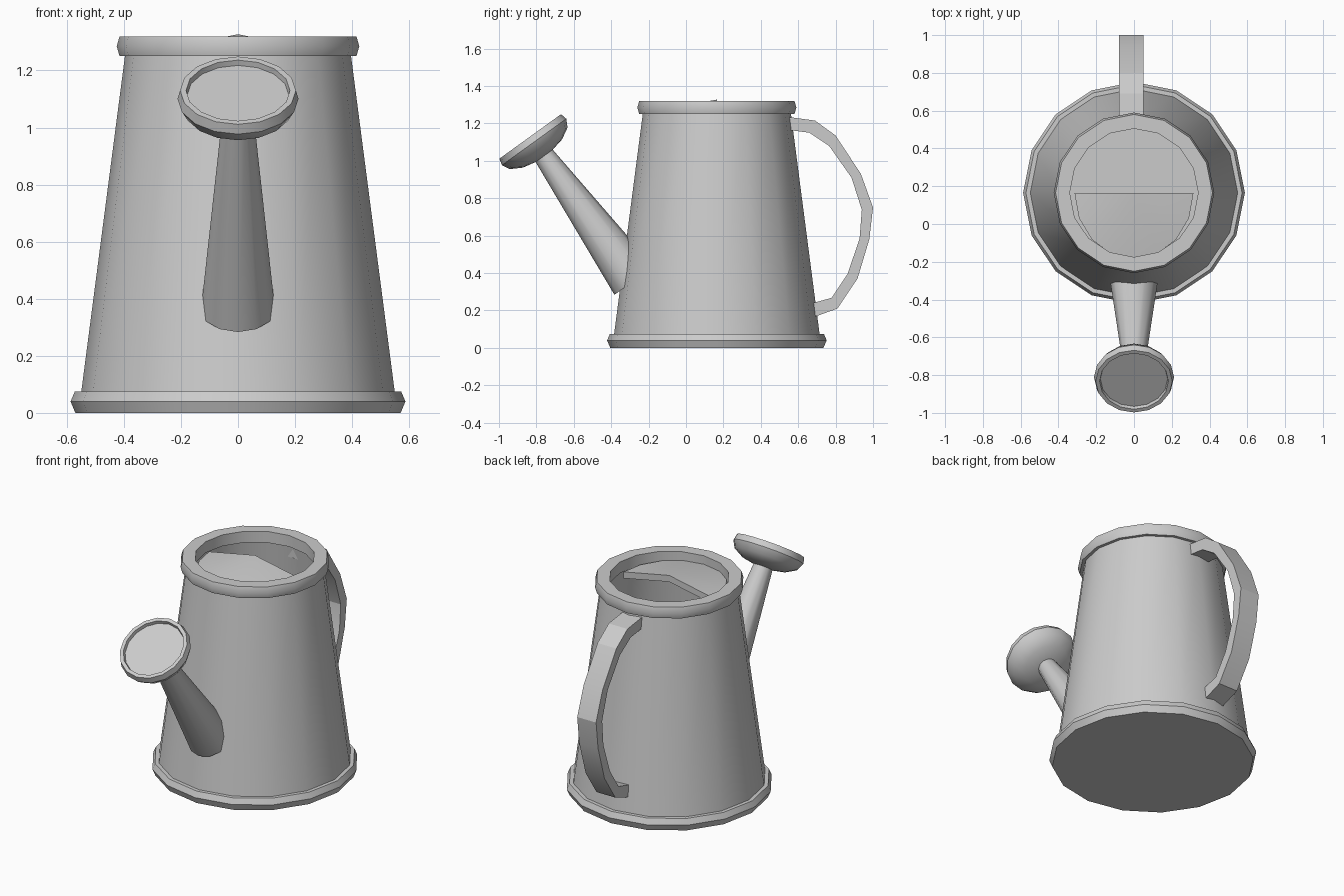
import bpy, math
from mathutils import Vector

if "Cube" in bpy.data.objects:
    bpy.data.objects.remove(bpy.data.objects["Cube"])

CY = 0.165  # y of the can's axis


def make(name, verts, faces, angle=40):
    me = bpy.data.meshes.new(name)
    me.from_pydata(verts, [], faces)
    ob = bpy.data.objects.new(name, me)
    bpy.context.collection.objects.link(ob)
    bpy.ops.object.select_all(action='DESELECT')
    ob.select_set(True)
    bpy.context.view_layer.objects.active = ob
    bpy.ops.object.mode_set(mode='EDIT')
    bpy.ops.mesh.select_all(action='SELECT')
    bpy.ops.mesh.normals_make_consistent(inside=False)
    bpy.ops.object.mode_set(mode='OBJECT')
    bpy.ops.object.shade_smooth_by_angle(angle=math.radians(angle))
    return ob


def lathe(name, profile, n, closed=False):
    """Revolve (radius, z) points; an open profile is capped at both ends."""
    verts = [(r * math.cos(2 * math.pi * i / n), r * math.sin(2 * math.pi * i / n), z)
             for r, z in profile for i in range(n)]
    m = len(profile)
    faces = [(j * n + i, j * n + (i + 1) % n,
              (j + 1) % m * n + (i + 1) % n, (j + 1) % m * n + i)
             for j in range(m if closed else m - 1) for i in range(n)]
    if not closed:
        faces += [tuple(range(n)), tuple(range((m - 1) * n, m * n))]
    return make(name, verts, faces)


# tapered body, hollow with a floor
body = lathe("body", [(0.555, 0.03), (0.395, 1.26), (0.37, 1.26), (0.525, 0.05)], 16)

# base with a rolled edge
base = lathe("base", [(0.57, 0), (0.587, 0.04), (0.572, 0.075), (0.54, 0.075)], 16)

# rolled top rim
rim = lathe("top_rim", [(0.415, 1.25), (0.425, 1.285), (0.415, 1.32),
                        (0.34, 1.32), (0.34, 1.25)], 16, closed=True)
for ob in (body, base, rim):
    ob.location.y = CY

# shallow half-cone cover over the front of the opening
N, T = 8, 0.04
arc = [math.pi + math.pi * i / N for i in range(N + 1)]
layer = [(0, 0, 1.327)] + [(0.315 * math.cos(a), 0.35 * math.sin(a), 1.265) for a in arc]
verts = layer + [(x, y, z - T) for x, y, z in layer]
k = N + 2
faces = []
for i in range(1, N + 1):
    faces += [(0, i, i + 1), (k, k + i + 1, k + i), (i, k + i, k + i + 1, i + 1)]
faces += [(0, k, k + 1, 1), (0, N + 1, k + N + 1, k)]
cover = make("half_cover", verts, faces)
cover.location.y = CY

# spout and sprinkler head share one tilted axis, origin at the head's face
axis = Vector((0, -0.585, 0.811))
tilt = axis.to_track_quat('Z', 'Y')
spout = lathe("spout", [(0.13, -0.95), (0.055, -0.11)], 12)
head = lathe("sprinkler_head", [(0.055, -0.128), (0.13, -0.112), (0.19, -0.078),
                                (0.212, -0.036), (0.203, 0), (0.182, 0),
                                (0.178, -0.02)], 16)
for ob in (spout, head):
    ob.rotation_mode = 'QUATERNION'
    ob.rotation_quaternion = tilt
    ob.location = (0, -0.833, 1.13)

# flat strap handle: outer and inner outlines in the y-z plane
outer = [(0.54, 1.235), (0.69, 1.215), (0.80, 1.135), (0.935, 0.93), (1.0, 0.75),
         (0.98, 0.58), (0.917, 0.37), (0.81, 0.21), (0.68, 0.163)]
inner = [(0.54, 1.166), (0.66, 1.15), (0.765, 1.08), (0.885, 0.91), (0.94, 0.738),
         (0.928, 0.583), (0.864, 0.396), (0.778, 0.267), (0.68, 0.24)]
verts = [(x, y, z) for o, i in zip(outer, inner)
         for x, (y, z) in ((-0.08, o), (0.05, o), (0.05, i), (-0.08, i))]
faces = [(4 * j + c, 4 * j + (c + 1) % 4, 4 * j + 4 + (c + 1) % 4, 4 * j + 4 + c)
         for j in range(len(outer) - 1) for c in range(4)]
last = 4 * (len(outer) - 1)
faces += [(0, 1, 2, 3), (last, last + 1, last + 2, last + 3)]
make("handle", verts, faces, 20)
